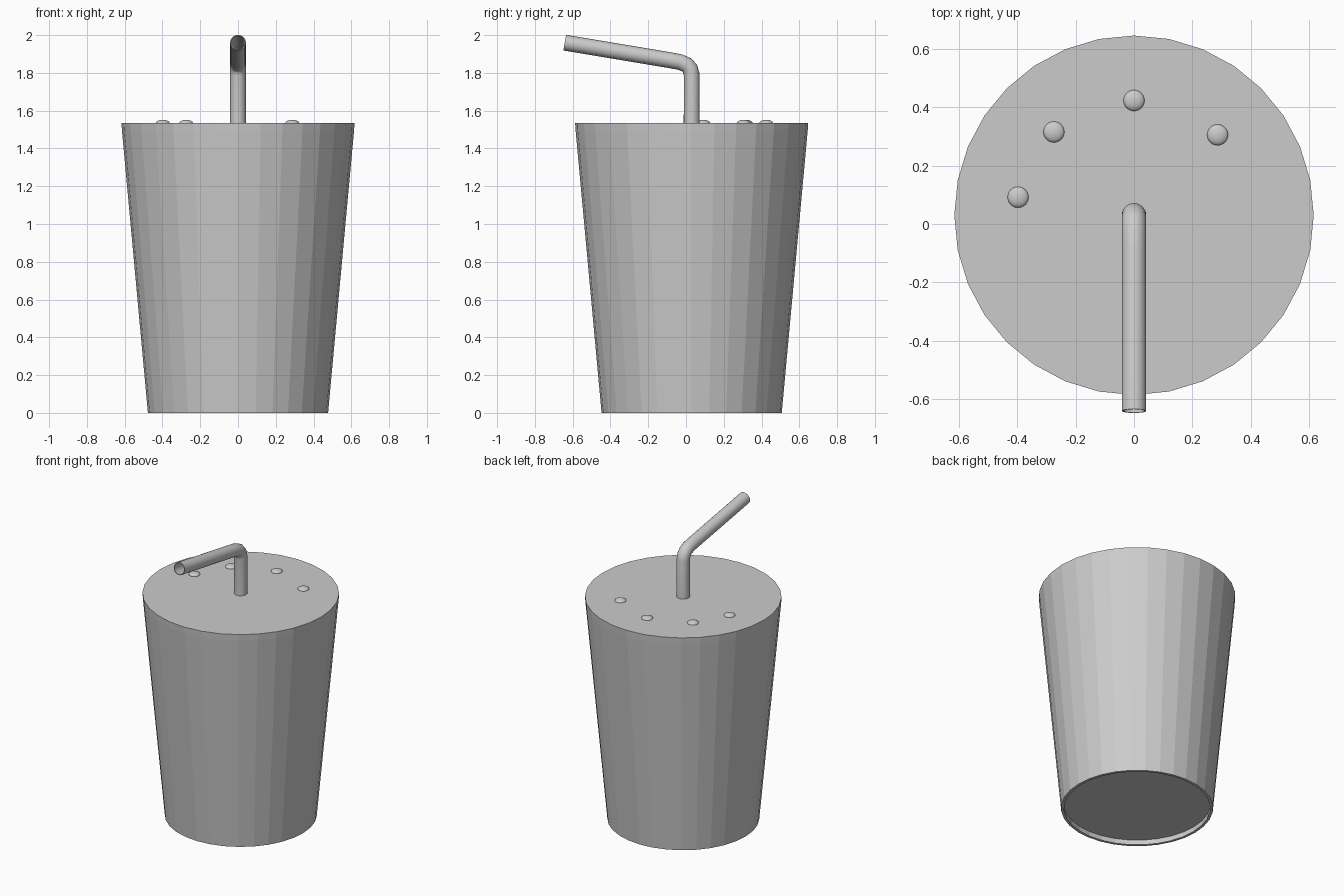
import bpy, bmesh, math
from mathutils import Vector

if "Cube" in bpy.data.objects:
    bpy.data.objects.remove(bpy.data.objects["Cube"])

CY = 0.03      # the cup axis sits slightly behind the origin

grey = bpy.data.materials.new("plain grey")
grey.diffuse_color = (0.6, 0.6, 0.6, 1)
grey.use_nodes = True
grey.node_tree.nodes["Principled BSDF"].inputs["Base Color"].default_value = grey.diffuse_color


def finish(bm, name, smooth=False):
    bmesh.ops.recalc_face_normals(bm, faces=bm.faces)
    mesh = bpy.data.meshes.new(name)
    bm.to_mesh(mesh)
    bm.free()
    for p in mesh.polygons:
        p.use_smooth = smooth
    mesh.materials.append(grey)
    obj = bpy.data.objects.new(name, mesh)
    bpy.context.collection.objects.link(obj)
    return obj


def bridge(bm, rings):
    n = len(rings[0])
    for a, b in zip(rings, rings[1:]):
        for i in range(n):
            j = (i + 1) % n
            bm.faces.new((a[i], a[j], b[j], b[i]))


def lathe(name, profile, sides):
    """Spin (radius, z) points round the cup axis and cap both ends."""
    bm = bmesh.new()
    rings = []
    for r, z in profile:
        rings.append([bm.verts.new((r * math.cos(math.tau * i / sides),
                                    CY + r * math.sin(math.tau * i / sides), z))
                      for i in range(sides)])
    bridge(bm, rings)
    bm.faces.new(rings[0])
    bm.faces.new(rings[-1])
    return finish(bm, name)


# Tapered cup: recessed base, foot rim, straight wall, flat lid
lathe("cup", [(0.462, 0.035), (0.459, 0.0), (0.477, 0.0),
              (0.614, 1.49), (0.617, 1.535)], 32)

# Bent hollow straw: outer and inner skins swept along one path in the YZ plane
path = [Vector((0, y, z)) for y, z in
        [(CY, 1.50), (CY, 1.79), (0.022, 1.822), (0.004, 1.842),
         (-0.03, 1.857), (-0.09, 1.868), (-0.642, 1.96)]]


def sweep_rings(bm, radius, sides=20):
    rings = []
    for k, p in enumerate(path):
        before = (p - path[k - 1]).normalized() if k else Vector()
        after = (path[k + 1] - p).normalized() if k < len(path) - 1 else Vector()
        t = (before + after).normalized()
        side = Vector((1, 0, 0))
        up = t.cross(side)
        rings.append([bm.verts.new(p + radius * (side * math.cos(a) + up * math.sin(a)))
                      for a in (math.tau * i / sides for i in range(sides))])
    return rings


bm = bmesh.new()
outer = sweep_rings(bm, 0.042)
inner = sweep_rings(bm, 0.037)
bridge(bm, outer + inner[::-1] + [outer[0]])
straw = finish(bm, "straw", True)
bpy.context.view_layer.objects.active = straw
straw.select_set(True)
bpy.ops.object.shade_smooth_by_angle(angle=math.radians(40))

# Low domed buttons on the lid
for i, (x, y) in enumerate([(-0.398, 0.092), (-0.275, 0.316), (0, 0.424), (0.287, 0.306)]):
    bm = bmesh.new()
    bmesh.ops.create_uvsphere(bm, u_segments=24, v_segments=12, radius=0.036)
    bmesh.ops.scale(bm, vec=(1, 1, 0.45), verts=bm.verts)
    button = finish(bm, f"lid_button_{i + 1}", True)
    button.location = (x, y, 1.535)
